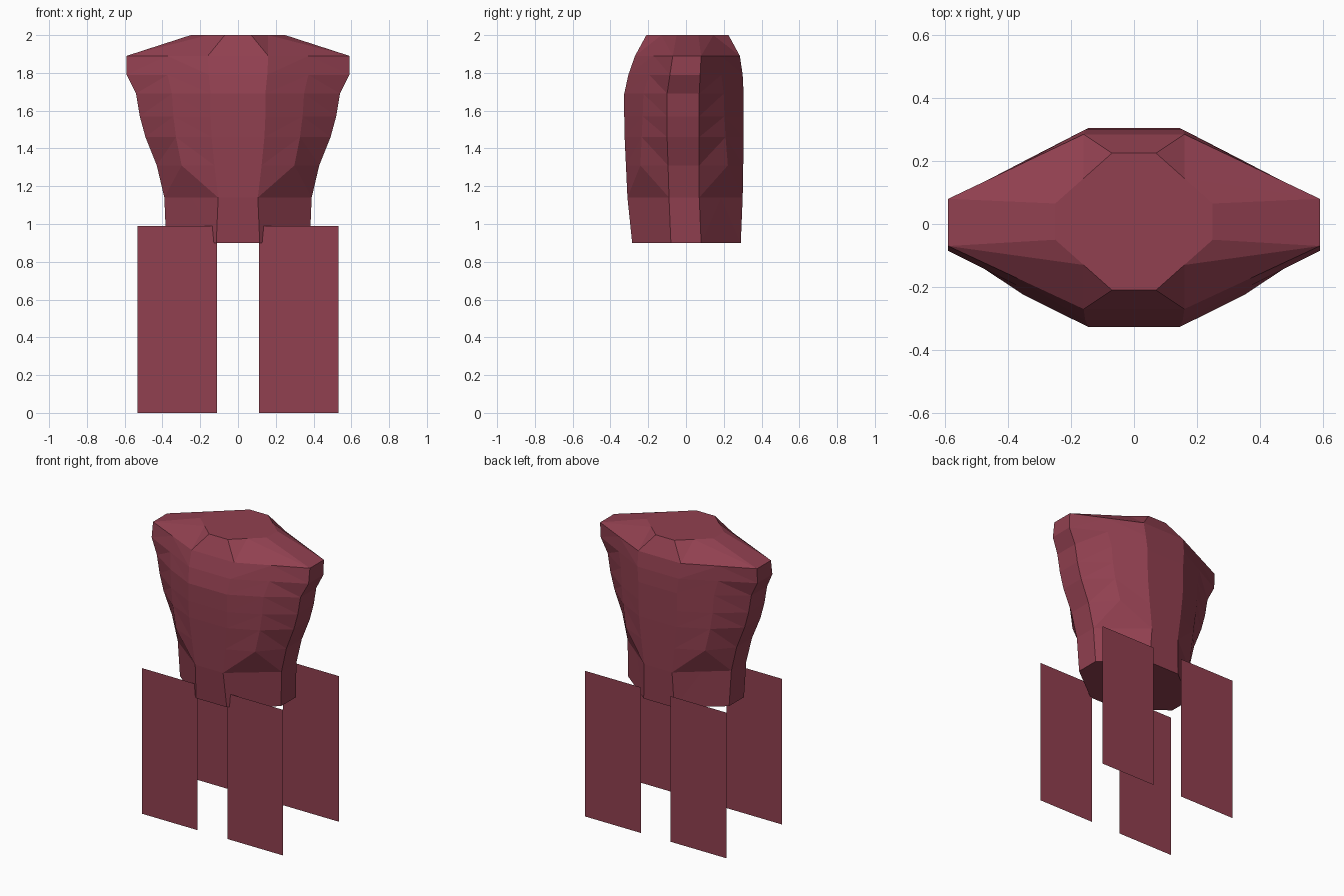
import bpy, bmesh

if "Cube" in bpy.data.objects:
    bpy.data.objects.remove(bpy.data.objects["Cube"])

maroon = bpy.data.materials.new("maroon")
maroon.diffuse_color = (0.283, 0.051, 0.080, 1)
maroon.use_nodes = True
maroon.node_tree.nodes["Principled BSDF"].inputs["Base Color"].default_value = maroon.diffuse_color


def add_object(name, bm):
    mesh = bpy.data.meshes.new(name)
    bm.to_mesh(mesh)
    bm.free()
    mesh.materials.append(maroon)
    obj = bpy.data.objects.new(name, mesh)
    bpy.context.collection.objects.link(obj)
    return obj


# Torso rings: z, side x, side y front, side y back, panel half width,
# front y, back y, bulge of the slanted faces
RINGS = [
    (0.90, 0.38, -0.08, 0.08, 0.115, -0.285, 0.290, 0.0),
    (1.14, 0.39, -0.09, 0.07, 0.105, -0.310, 0.300, 0.0),
    (1.31, 0.43, -0.095, 0.07, 0.125, -0.318, 0.303, 0.035),
    (1.46, 0.49, -0.10, 0.07, 0.140, -0.325, 0.305, 0.022),
    (1.57, 0.52, -0.10, 0.07, 0.145, -0.327, 0.305, 0.016),
    (1.69, 0.54, -0.10, 0.07, 0.145, -0.327, 0.305, 0.012),
    (1.79, 0.59, -0.085, 0.075, 0.155, -0.305, 0.300, 0.0),
    (1.89, 0.59, -0.070, 0.080, 0.160, -0.270, 0.285, 0.0),
    (2.00, 0.25, -0.05, 0.065, 0.070, -0.210, 0.225, 0.0),
]


def ring_points(z, sx, s0, s1, px, f, b, bulge):
    mx = (sx + px) / 2 + bulge * 0.6
    right = [(px, f), (mx, (f + s0) / 2 - bulge), (sx, s0),
             (sx, s1), (mx, (b + s1) / 2 + bulge), (px, b)]
    left = [(-x, y) for x, y in reversed(right)]
    return [(x, y, z) for x, y in right + left]


bm = bmesh.new()
rings = [[bm.verts.new(p) for p in ring_points(*r)] for r in RINGS]
n = len(rings[0])
for lo, hi in zip(rings, rings[1:]):
    for i in range(n):
        j = (i + 1) % n
        # Diagonals of the slanted faces run towards the bulge
        if i in (0, 3, 6, 9):
            bm.faces.new((lo[i], lo[j], hi[j]))
            bm.faces.new((lo[i], hi[j], hi[i]))
        else:
            bm.faces.new((lo[i], lo[j], hi[i]))
            bm.faces.new((lo[j], hi[j], hi[i]))
bm.faces.new(rings[-1])
bm.faces.new(rings[0][::-1])
bmesh.ops.recalc_face_normals(bm, faces=bm.faces)
add_object("torso", bm)

# Four flat hanging panels, two in front and two behind
for side, sx in (("left", -1), ("right", 1)):
    for end, y, facing in (("front", -0.275, 1), ("back", 0.325, -1)):
        bm = bmesh.new()
        a, b = sorted((0.112 * sx, 0.531 * sx))
        pts = [(a, y, 0), (b, y, 0), (b, y, 0.99), (a, y, 0.99)]
        bm.faces.new([bm.verts.new(p) for p in pts[::facing]])
        add_object(f"{end}_{side}_panel", bm)
